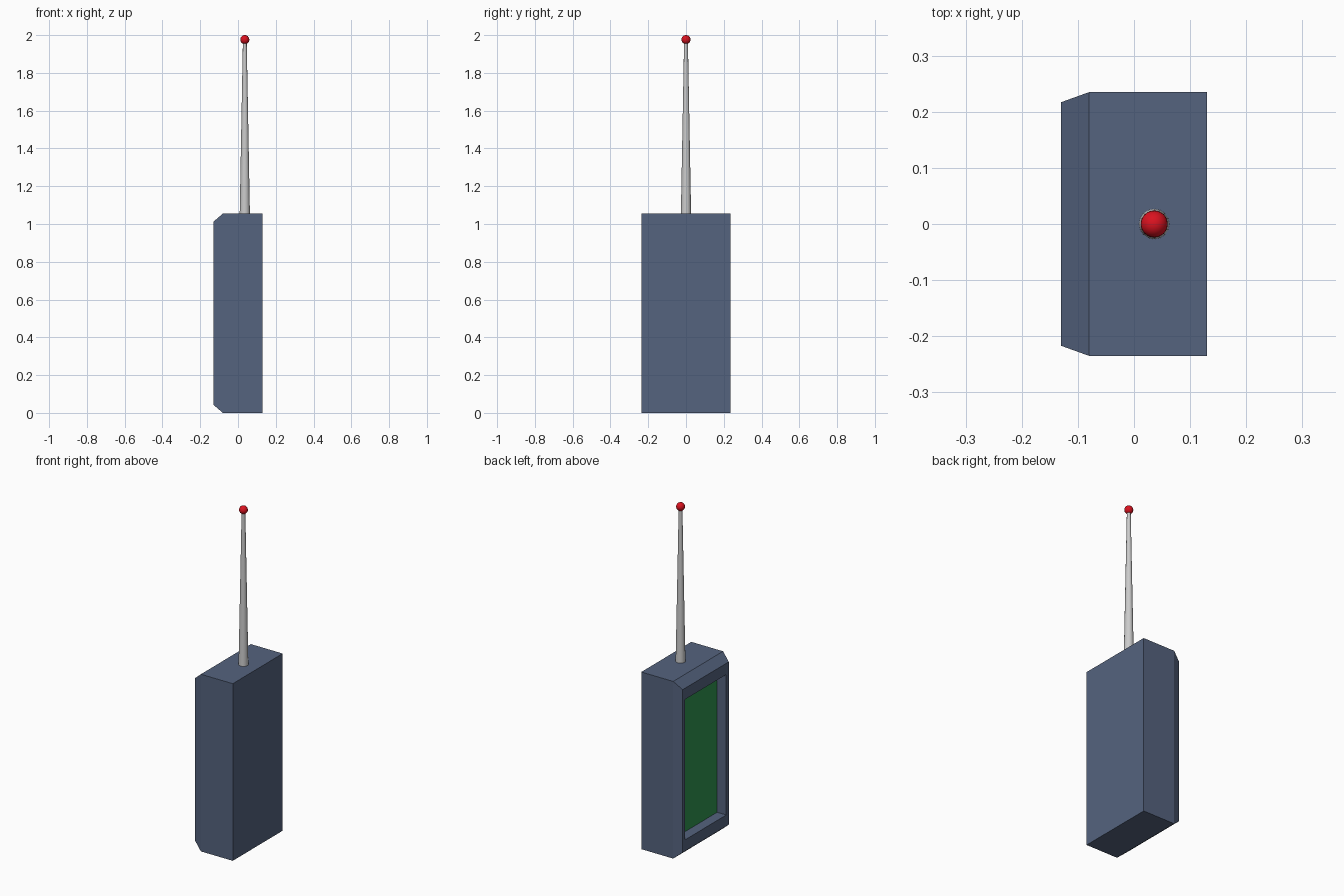
import bpy, bmesh
from mathutils import Vector

if "Cube" in bpy.data.objects:
    bpy.data.objects.remove(bpy.data.objects["Cube"])


def material(name, rgb):
    m = bpy.data.materials.new(name)
    m.diffuse_color = (*rgb, 1)
    m.use_nodes = True
    m.node_tree.nodes["Principled BSDF"].inputs["Base Color"].default_value = m.diffuse_color
    return m


def named(name, mat=None):
    ob = bpy.context.object
    ob.name = name
    if mat:
        ob.data.materials.append(mat)
    return ob


blue = material("case_blue", (0.09, 0.125, 0.21))
green = material("screen_green", (0.03, 0.3, 0.08))
red = material("tip_red", (0.7, 0.006, 0.014))

H = 1.055            # case height
MID = H / 2

# Case: stacked rectangular outlines (x, half width, half height) joined
# from the rear, over the bevelled front rim, and into the screen recess
outlines = [(0.13, 0.235, MID), (-0.08, 0.235, MID), (-0.13, 0.217, 0.485),
            (-0.13, 0.193, 0.418), (-0.07, 0.193, 0.418)]
bm = bmesh.new()
rings = [[bm.verts.new((x, sy * w, MID + sz * h))
          for sy, sz in ((-1, -1), (1, -1), (1, 1), (-1, 1))]
         for x, w, h in outlines]
for a, b in zip(rings, rings[1:]):
    for i in range(4):
        j = (i + 1) % 4
        bm.faces.new((a[i], a[j], b[j], b[i]))
bm.faces.new(rings[0])
screen = bm.faces.new(rings[-1])
bmesh.ops.recalc_face_normals(bm, faces=bm.faces)
screen.material_index = 1     # green screen at the bottom of the recess
mesh = bpy.data.meshes.new("case")
bm.to_mesh(mesh)
bm.free()
mesh.materials.append(blue)
mesh.materials.append(green)
case = bpy.data.objects.new("case", mesh)
bpy.context.collection.objects.link(case)

# Tapered antenna rod
AX, TIP = 0.036, 1.976
bpy.ops.mesh.primitive_cone_add(vertices=16, radius1=0.027, radius2=0.01,
                                depth=TIP - H, location=(AX, 0, (TIP + H) / 2))
named("antenna")
bpy.ops.object.shade_smooth_by_angle()

# Ball on the antenna tip
bpy.ops.mesh.primitive_uv_sphere_add(segments=24, ring_count=12, radius=0.024,
                                     location=(AX, 0, TIP))
named("antenna_tip", red)
bpy.ops.object.shade_smooth_by_angle()
